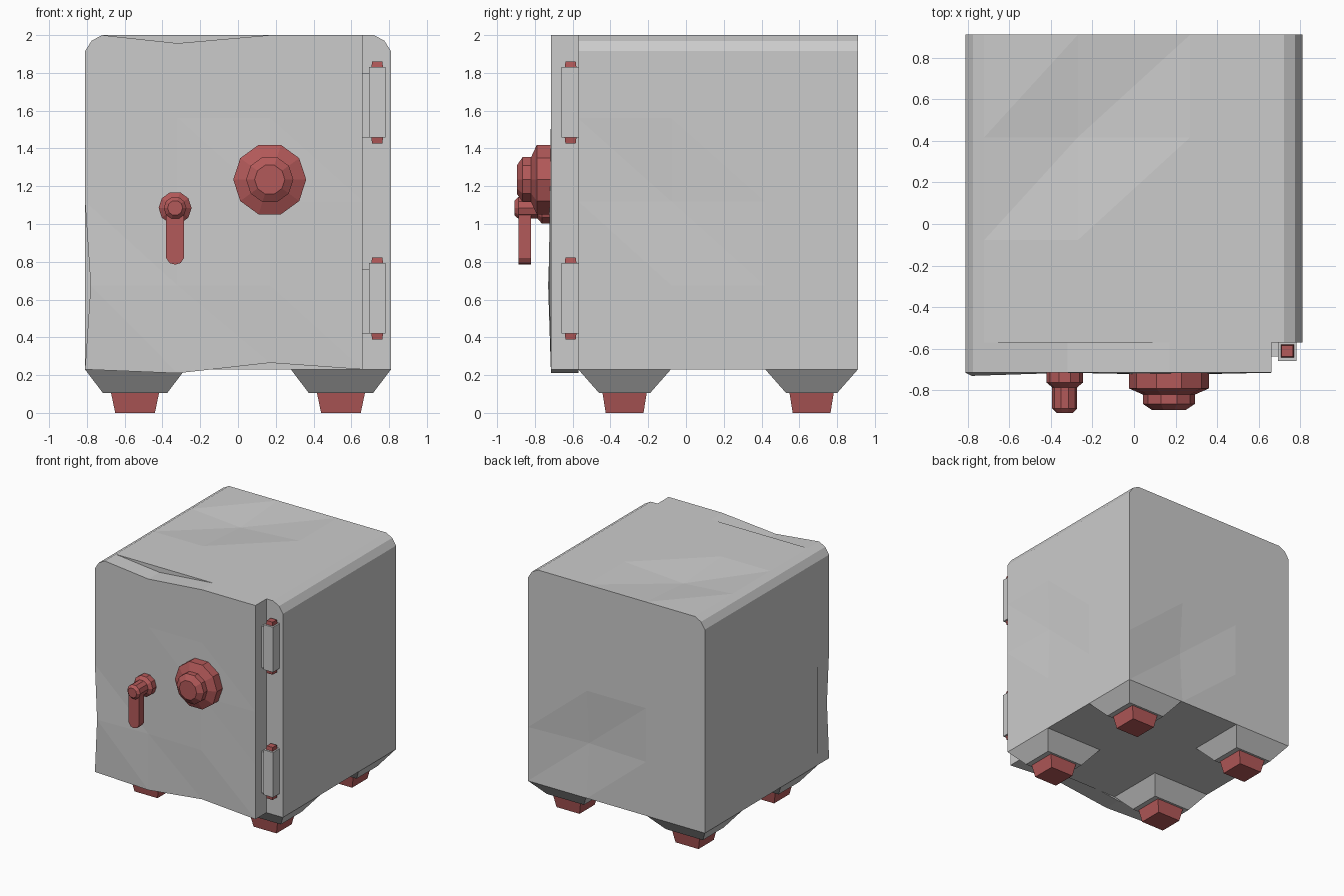
import bpy, bmesh, math
from mathutils import Vector, Matrix

if "Cube" in bpy.data.objects:
    bpy.data.objects.remove(bpy.data.objects["Cube"])

red = bpy.data.materials.new("red_paint")
red.diffuse_color = (0.45, 0.1, 0.1, 1)
red.use_nodes = True
red.node_tree.nodes["Principled BSDF"].inputs["Base Color"].default_value = red.diffuse_color


def finish(bm, name, mat=None):
    bmesh.ops.recalc_face_normals(bm, faces=bm.faces)
    me = bpy.data.meshes.new(name)
    bm.to_mesh(me)
    bm.free()
    ob = bpy.data.objects.new(name, me)
    bpy.context.collection.objects.link(ob)
    if mat:
        me.materials.append(mat)
    return ob


def dented_slab(name, profile, y0, y1, cuts, dents):
    """Extrude an xz profile along y, slice it into a grid, then push dents."""
    bm = bmesh.new()
    face = bm.faces.new([bm.verts.new((x, y0, z)) for x, z in profile])
    ext = bmesh.ops.extrude_face_region(bm, geom=[face])["geom"]
    for v in ext:
        if isinstance(v, bmesh.types.BMVert):
            v.co.y = y1
    for axis, values in enumerate(cuts):
        for value in values:
            co, no = Vector(), Vector()
            co[axis], no[axis] = value, 1
            bmesh.ops.bisect_plane(bm, geom=bm.verts[:] + bm.edges[:] + bm.faces[:],
                                   plane_co=co, plane_no=no)
    moves = []
    for p, d in dents:
        v = min(bm.verts, key=lambda v: (v.co - Vector(p)).length)
        moves.append((v, Vector(d)))
    bmesh.ops.triangulate(bm, faces=bm.faces[:])
    for v, d in moves:
        v.co += d
    return finish(bm, name)


def taper(name, cx, cy, z0, z1, s0, s1, mat=None):
    """Square block with a different half-size at bottom and top."""
    bm = bmesh.new()
    bmesh.ops.create_cube(bm, size=2)
    for v in bm.verts:
        s = s1 if v.co.z > 0 else s0
        v.co = (cx + v.co.x * s[0], cy + v.co.y * s[1], z1 if v.co.z > 0 else z0)
    return finish(bm, name, mat)


def turned(name, cx, cz, rings, sides, mat):
    """Stack of polygon rings (radius, y) facing forward."""
    bm = bmesh.new()
    loops = []
    for r, y in rings:
        loops.append([bm.verts.new((cx + r * math.cos(2 * math.pi * i / sides), y,
                                    cz + r * math.sin(2 * math.pi * i / sides)))
                      for i in range(sides)])
    for a, b in zip(loops, loops[1:]):
        for i in range(sides):
            j = (i + 1) % sides
            bm.faces.new((a[i], a[j], b[j], b[i]))
    bm.faces.new(loops[0])
    bm.faces.new(loops[-1])
    return finish(bm, name, mat)


# Safe body, rounded top corners and a few dented panels
body_profile = [(-0.81, 0.23), (0.81, 0.23), (0.81, 1.915), (0.775, 1.97), (0.72, 2.0),
                (-0.72, 2.0), (-0.775, 1.97), (-0.81, 1.915)]
heights = (0.675, 1.12, 1.56)
dented_slab("body", body_profile, -0.57, 0.91,
            [(-0.27, 0.27), (-0.077, 0.417), heights],
            [((-0.27, 0.417, 2.0), (0, 0, -0.035)),
             ((0.81, -0.077, 1.12), (-0.015, 0, 0)),
             ((0.27, 0.91, 0.675), (0, -0.03, 0)),
             ((-0.81, 0.417, 1.12), (0.015, 0, 0))])

# Door with battered edges
door_profile = [(-0.81, 0.23), (0.66, 0.23), (0.66, 2.0), (-0.72, 2.0),
                (-0.775, 1.97), (-0.81, 1.915)]
F, B = -0.715, -0.57
door_dents = [((0.17, F, 0.675), (0, -0.01, 0)), ((0.17, F, 1.12), (0, -0.008, 0)),
              ((-0.81, F, 0.675), (0.03, -0.015, 0)), ((-0.81, B, 0.675), (0.03, 0, 0))]
for y in (F, B):
    door_dents += [((-0.32, y, 2.0), (0, 0, -0.043)), ((-0.32, y, 0.23), (0, 0, -0.02)),
                   ((0.17, y, 0.23), (0, 0, 0.035))]
dented_slab("door", door_profile, F, B, [(-0.32, 0.17), (), heights], door_dents)

# Feet: grey flared corner blocks on red pads
for cx in (-0.545, 0.545):
    for cy in (-0.325, 0.665):
        taper("foot", cx, cy, 0.105, 0.23, (0.17, 0.135), (0.265, 0.245))
        taper("foot_pad", cx, cy, 0.0, 0.105, (0.105, 0.1), (0.127, 0.117), red)

# Hinges: barrel, leaf and red pin
for z0 in (0.42, 1.457):
    z1 = z0 + 0.373
    taper("hinge_barrel", 0.737, -0.614, z0, z1, (0.044, 0.044), (0.044, 0.044))
    taper("hinge_leaf", 0.678, -0.603, z0, z1 - 0.03, (0.02, 0.035), (0.02, 0.035))
    taper("hinge_pin_top", 0.737, -0.611, z1, z1 + 0.03, (0.031, 0.031), (0.027, 0.027), red)
    taper("hinge_pin_bottom", 0.737, -0.611, z0 - 0.032, z0, (0.027, 0.027), (0.031, 0.031), red)

# Combination dial
turned("dial", 0.168, 1.235, [(0.193, -0.7), (0.193, -0.79), (0.125, -0.82),
                              (0.125, -0.865), (0.08, -0.895)], 10, red)

# Handle spindle and lever
turned("handle_spindle", -0.333, 1.085, [(0.087, -0.7), (0.087, -0.763), (0.06, -0.785),
                                         (0.06, -0.888), (0.04, -0.908)], 10, red)
bm = bmesh.new()
lever = [(-0.38, 1.08), (-0.38, 0.82), (-0.362, 0.793), (-0.333, 0.785),
         (-0.304, 0.793), (-0.286, 0.82), (-0.286, 1.08)]
face = bm.faces.new([bm.verts.new((x, -0.888, z)) for x, z in lever])
for g in bmesh.ops.extrude_face_region(bm, geom=[face])["geom"]:
    if isinstance(g, bmesh.types.BMVert):
        g.co.y = -0.82
finish(bm, "handle_lever", red)
